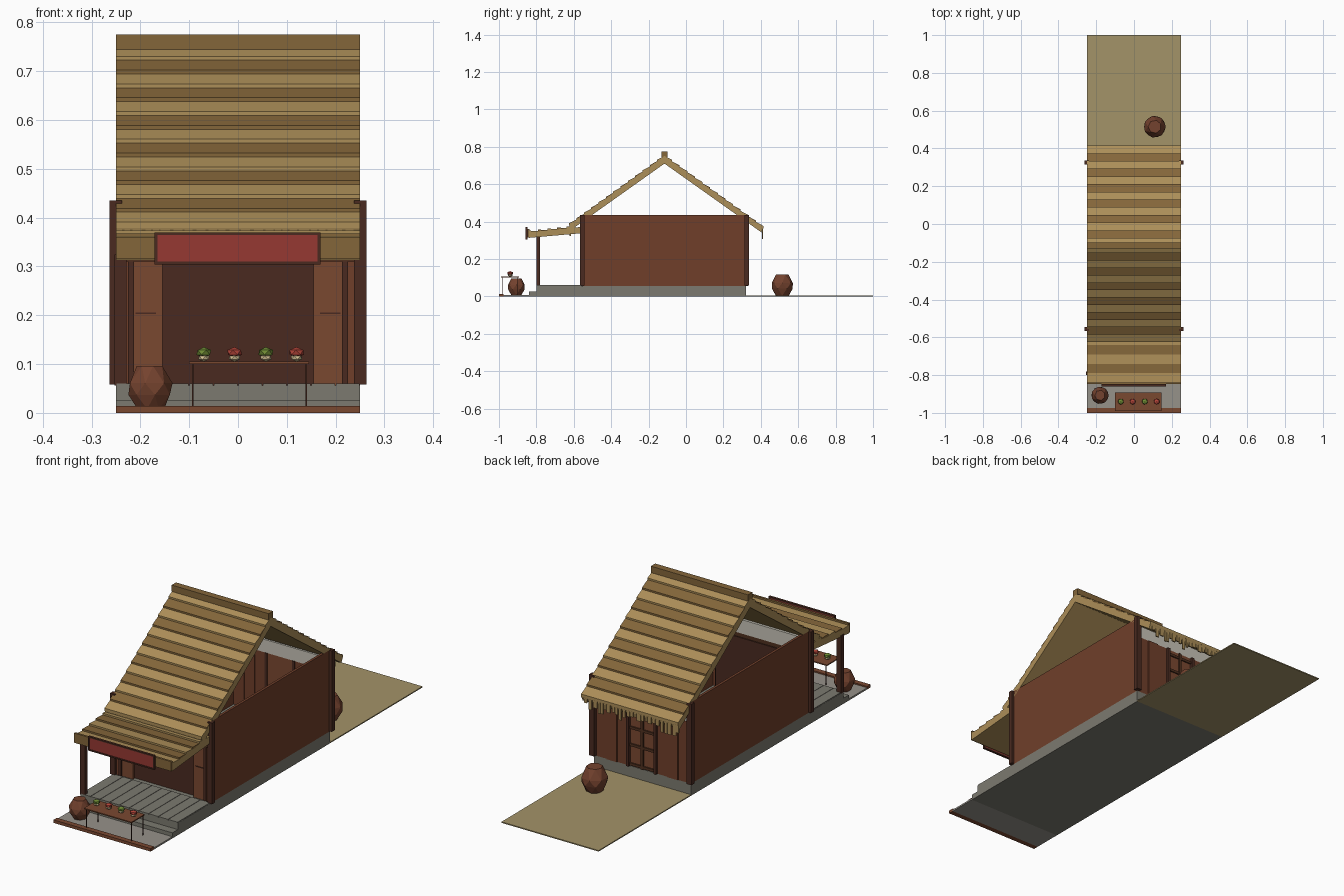
import bpy, bmesh, math, random
from mathutils import Vector

if "Cube" in bpy.data.objects:
    bpy.data.objects.remove(bpy.data.objects["Cube"])

random.seed(4)


def mat(name, hexcol):
    m = bpy.data.materials.new(name)
    rgb = [int(hexcol[i:i + 2], 16) / 255 for i in (0, 2, 4)]
    m.diffuse_color = [((c + 0.055) / 1.055) ** 2.4 for c in rgb] + [1]
    m.use_nodes = True
    m.node_tree.nodes["Principled BSDF"].inputs["Base Color"].default_value = m.diffuse_color
    return m


THATCH = mat("thatch_light", "AC8E58")
THATCH_D = mat("thatch_dark", "84663A")
WALL = mat("wall_wood", "703F2A")
POST = mat("post_wood", "4A2A20")
PANEL = mat("panel_wood", "7A4830")
DARK = mat("dark_wood", "50301F")
STONE = mat("stone", "7C7A70")
PAVE = mat("paving", "96928A")
EARTH = mat("earth", "A39368")
RED = mat("sign_red", "963832")
PLASTER = mat("plaster", "C8C4B8")
POT = mat("pot_clay", "74422E")
GREEN = mat("greens", "6E8A34")
FRUIT = mat("red_fruit", "B04438")
CREAM = mat("cream", "D8C496")


def finish(name, bm, m):
    bmesh.ops.recalc_face_normals(bm, faces=bm.faces)
    me = bpy.data.meshes.new(name)
    bm.to_mesh(me)
    bm.free()
    me.materials.append(m)
    ob = bpy.data.objects.new(name, me)
    bpy.context.collection.objects.link(ob)
    return ob


def prism(name, pts, x0, x1, m):
    """Extrude a (y, z) profile from x0 to x1."""
    bm = bmesh.new()
    f = bm.faces.new([bm.verts.new((x0, y, z)) for y, z in pts])
    r = bmesh.ops.extrude_face_region(bm, geom=[f])
    vs = [v for v in r["geom"] if isinstance(v, bmesh.types.BMVert)]
    bmesh.ops.translate(bm, vec=(x1 - x0, 0, 0), verts=vs)
    return finish(name, bm, m)


def box(name, x, y, z, m):
    return prism(name, [(y[0], z[0]), (y[1], z[0]), (y[1], z[1]), (y[0], z[1])], x[0], x[1], m)


def blob(name, loc, scale, m, sub=1, turn=0):
    bm = bmesh.new()
    bmesh.ops.create_icosphere(bm, subdivisions=sub, radius=1)
    ob = finish(name, bm, m)
    ob.location, ob.scale, ob.rotation_euler = loc, scale, (0, 0, turn)


def pot(name, x, y, z, r, h):
    """Faceted seven-sided jar."""
    bm = bmesh.new()
    rings = []
    for k, (rr, t) in enumerate([(.62, 0), (.97, .33), (1, .6), (.6, 1)]):
        rings.append([bm.verts.new((x + r * rr * math.cos(2 * math.pi * (i + k / 2) / 7),
                                    y + r * rr * math.sin(2 * math.pi * (i + k / 2) / 7),
                                    z + h * t)) for i in range(7)])
    for a, b in zip(rings, rings[1:]):
        for i in range(7):
            j = (i + 1) % 7
            bm.faces.new((a[i], a[j], b[i]))
            bm.faces.new((a[j], b[j], b[i]))
    bm.faces.new(rings[0])
    bm.faces.new(rings[-1])
    finish(name, bm, POT)


W = 0.25
FULL = (-W, W)

# ground, paving, kerb, stone base and step
box("yard", FULL, (0.32, 1.0), (0, 0.005), EARTH)
box("paving", FULL, (-0.975, -0.84), (0, 0.008), PAVE)
box("kerb", FULL, (-1.0, -0.975), (0, 0.014), PANEL)
box("stone_base", FULL, (-0.80, 0.32), (0, 0.056), STONE)
box("front_step", FULL, (-0.84, -0.80), (0, 0.026), STONE)

# veranda boards
for i in range(10):
    x = -W + i * 0.05
    box("veranda_board", (x + .001, x + .049), (-0.80, -0.56), (0.054, 0.06), STONE)

# side walls and corner posts
for s in (-1, 1):
    box("side_wall", sorted((s * 0.238, s * W)), (-0.55, 0.32), (0.056, 0.435), WALL)
    for y in (-0.555, 0.325):
        box("corner_post", sorted((s * 0.238, s * 0.263)), (y - .011, y + .011), (0.058, 0.435), POST)

# front wall: dark recess, sliding panels, jambs, planks
box("entrance_recess", (-0.22, 0.22), (-0.535, -0.53), (0.056, 0.32), POST)
box("front_lintel", (-0.24, 0.24), (-0.56, -0.54), (0.31, 0.335), DARK)
box("front_plaster", (-0.24, 0.24), (-0.552, -0.54), (0.335, 0.40), PLASTER)
for s in (-1, 1):
    box("front_panel", sorted((s * 0.155, s * 0.214)), (-0.55, -0.54), (0.056, 0.312), PANEL)
    box("panel_rail", sorted((s * 0.168, s * 0.21)), (-0.553, -0.55), (0.203, 0.206), POST)
    box("front_jamb", sorted((s * 0.213, s * 0.225)), (-0.558, -0.535), (0.056, 0.312), POST)
    box("front_wall_end", sorted((s * 0.225, s * 0.24)), (-0.552, -0.54), (0.056, 0.312), WALL)

# back wall: planks either side of a door with rails
for s in (-1, 1):
    for i in range(3):
        x = 0.075 + i * 0.055
        box("back_plank", sorted((s * x, s * (x + .053))), (0.308, 0.32 + .004 * (i % 2)), (0.056, 0.34), WALL)
    box("door_jamb", sorted((s * 0.064, s * 0.077)), (0.305, 0.332), (0.056, 0.34), POST)
box("back_door", (-0.065, 0.065), (0.308, 0.318), (0.056, 0.34), PANEL)
box("door_stile", (-0.006, 0.006), (0.318, 0.325), (0.056, 0.34), DARK)
for z in (0.06, 0.15, 0.23, 0.31):
    box("door_rail", (-0.065, 0.065), (0.318, 0.324), (z, z + 0.012), DARK)
box("back_plaster", (-0.24, 0.24), (0.308, 0.318), (0.34, 0.40), PLASTER)

# main roof: two slabs covered with overlapping courses
RY, RZ, SL = -0.115, 0.75, 0.722


def courses(name, y0, z0, direction, slope, length, n):
    step = length / n
    for i in range(n):
        a, b = i * step, (i + 1) * step
        prism(name, [(y0 + direction * a, z0 - slope * a - .004), (y0 + direction * a, z0 - slope * a + .001),
                     (y0 + direction * b, z0 - slope * b + .009), (y0 + direction * b, z0 - slope * b - .004)],
              -W, W, THATCH_D if i % 2 else THATCH)


for d, length in ((-1, 0.51), (1, 0.53)):
    e = length
    prism("roof_slab", [(RY, RZ), (RY + d * e, RZ - SL * e), (RY + d * (e - .012), RZ - SL * e - .025),
                        (RY, RZ - .04)], -W, W, THATCH)
    courses("roof_course", RY, RZ, d, SL, length, 13)
    # ragged thatch fringe under the eave
    ye = RY + d * (e - .006)
    x = -W
    while x < W - .012:
        w = random.uniform(.010, .020)
        drop = random.uniform(.025, .062)
        box("eave_fringe", (x, x + w), (ye - .003, ye + .003), (RZ - SL * e - drop, RZ - SL * e), THATCH)
        x += w + random.uniform(.002, .009)
box("ridge_cap", FULL, (RY - .016, RY + .016), (0.745, 0.775), THATCH_D)

# awning over the veranda with its single post
prism("awning_slab", [(-0.555, .372), (-0.84, .342), (-0.84, .313), (-0.555, .338)], -W, W, THATCH)
courses("awning_course", -0.59, .370, -1, 0.11, 0.25, 5)
box("awning_edge", FULL, (-0.848, -0.838), (0.315, 0.36), THATCH_D)
box("awning_post", (-0.253, -0.228), (-0.80, -0.78), (0.056, 0.325), POST)

# hanging sign board with frame
box("sign_board", (-0.165, 0.163), (-0.856, -0.850), (0.308, 0.366), RED)
for z in (0.304, 0.364):
    box("sign_frame", (-0.171, 0.169), (-0.859, -0.848), (z, z + .006), POST)
for x in (-0.171, 0.163):
    box("sign_frame", (x, x + .006), (-0.859, -0.848), (0.304, 0.37), POST)

# low display table and produce
box("table_top", (-0.10, 0.145), (-0.99, -0.893), (0.100, 0.105), PANEL)
for x in (-0.094, 0.138):
    for y in (-0.984, -0.90):
        box("table_leg", (x, x + .003), (y, y + .003), (0.006, 0.10), POST)
for i, x in enumerate((-0.07, -0.007, 0.057, 0.12)):
    blob("produce_base", (x, -0.94, 0.113), (.013, .013, .008), CREAM, 1, i)
    blob("produce", (x, -0.94, 0.124), (.017, .017, .011), FRUIT if i % 2 else GREEN, 1, i * .7)

# jars
pot("front_jar", -0.18, -0.907, 0.008, 0.046, 0.088)
pot("back_jar", 0.11, 0.515, 0.004, 0.058, 0.112)
